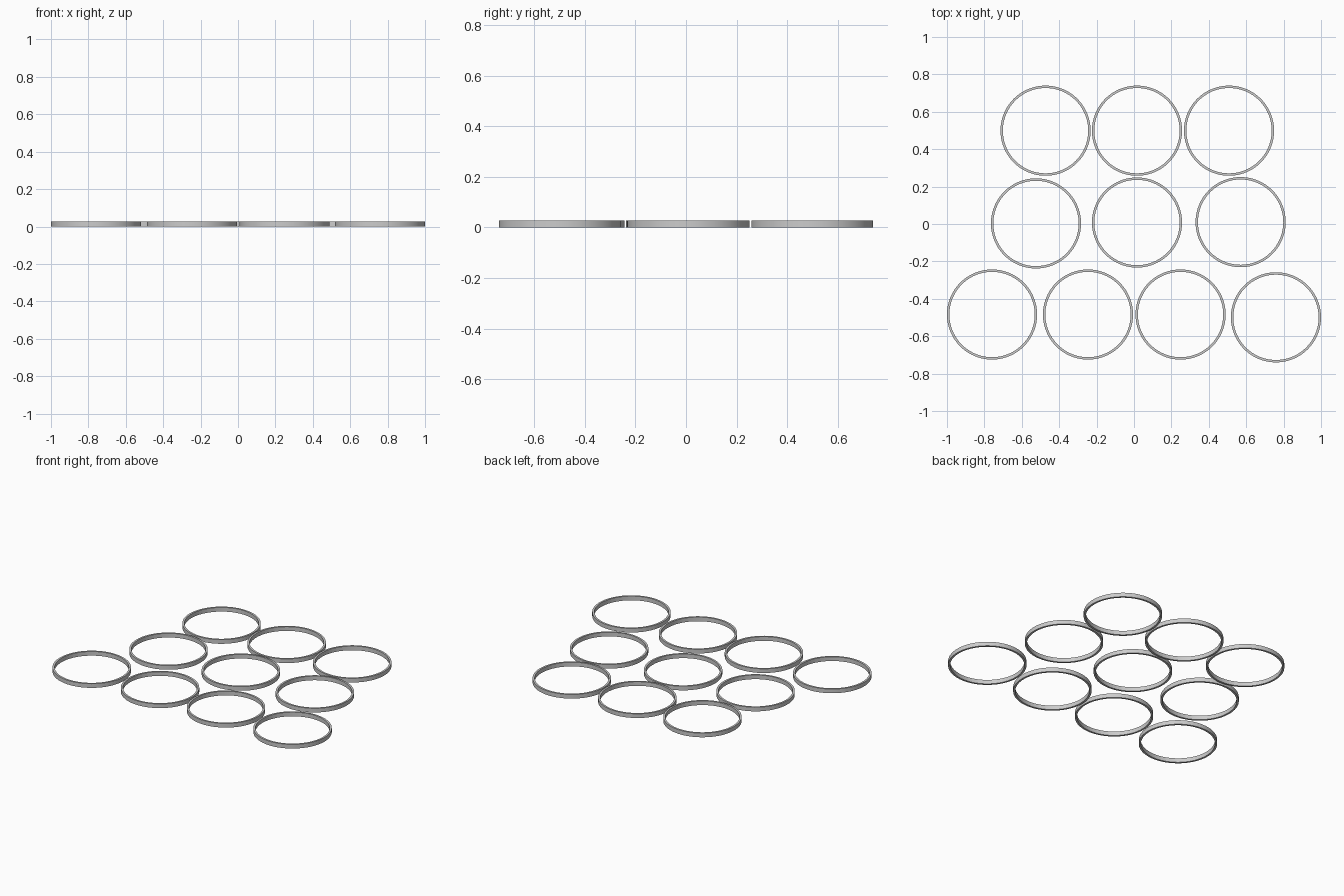
import bpy
import bmesh
import math

if "Cube" in bpy.data.objects:
    bpy.data.objects.remove(bpy.data.objects["Cube"])

RADIUS, WALL, HEIGHT, SIDES = 0.241, 0.013, 0.028, 96

metal = bpy.data.materials.new("light grey metal")
metal.diffuse_color = (0.6, 0.6, 0.6, 1)
metal.use_nodes = True
metal.node_tree.nodes["Principled BSDF"].inputs["Base Color"].default_value = metal.diffuse_color

# Ring centres, row by row from front to back
ROWS = {
    "front": [(-0.759, -0.484), (-0.246, -0.484), (0.249, -0.484), (0.759, -0.499)],
    "middle": [(-0.524, 0.003), (0.016, 0.008), (0.570, 0.010)],
    "back": [(-0.473, 0.499), (0.016, 0.499), (0.508, 0.499)],
}


def add_ring(name, x, y):
    """Thin flat band: a rectangular section swept round a circle."""
    inner = RADIUS - WALL
    section = [(RADIUS, 0), (RADIUS, HEIGHT), (inner, HEIGHT), (inner, 0)]
    bm = bmesh.new()
    loops = []
    for i in range(SIDES):
        a = math.tau * i / SIDES
        loops.append([bm.verts.new((r * math.cos(a), r * math.sin(a), z)) for r, z in section])
    for i in range(SIDES):
        p, q = loops[i], loops[(i + 1) % SIDES]
        for k in range(4):
            n = (k + 1) % 4
            bm.faces.new((p[k], q[k], q[n], p[n]))
    bmesh.ops.recalc_face_normals(bm, faces=bm.faces[:])
    mesh = bpy.data.meshes.new(name)
    bm.to_mesh(mesh)
    bm.free()
    mesh.materials.append(metal)
    ring = bpy.data.objects.new(name, mesh)
    ring.location = (x, y, 0)
    bpy.context.collection.objects.link(ring)
    # Smooth round walls, sharp rims
    bpy.ops.object.select_all(action='DESELECT')
    ring.select_set(True)
    bpy.context.view_layer.objects.active = ring
    bpy.ops.object.shade_smooth_by_angle(angle=math.radians(30))


for row, centres in ROWS.items():
    for i, (x, y) in enumerate(centres, 1):
        add_ring(f"{row}_ring_{i}", x, y)
